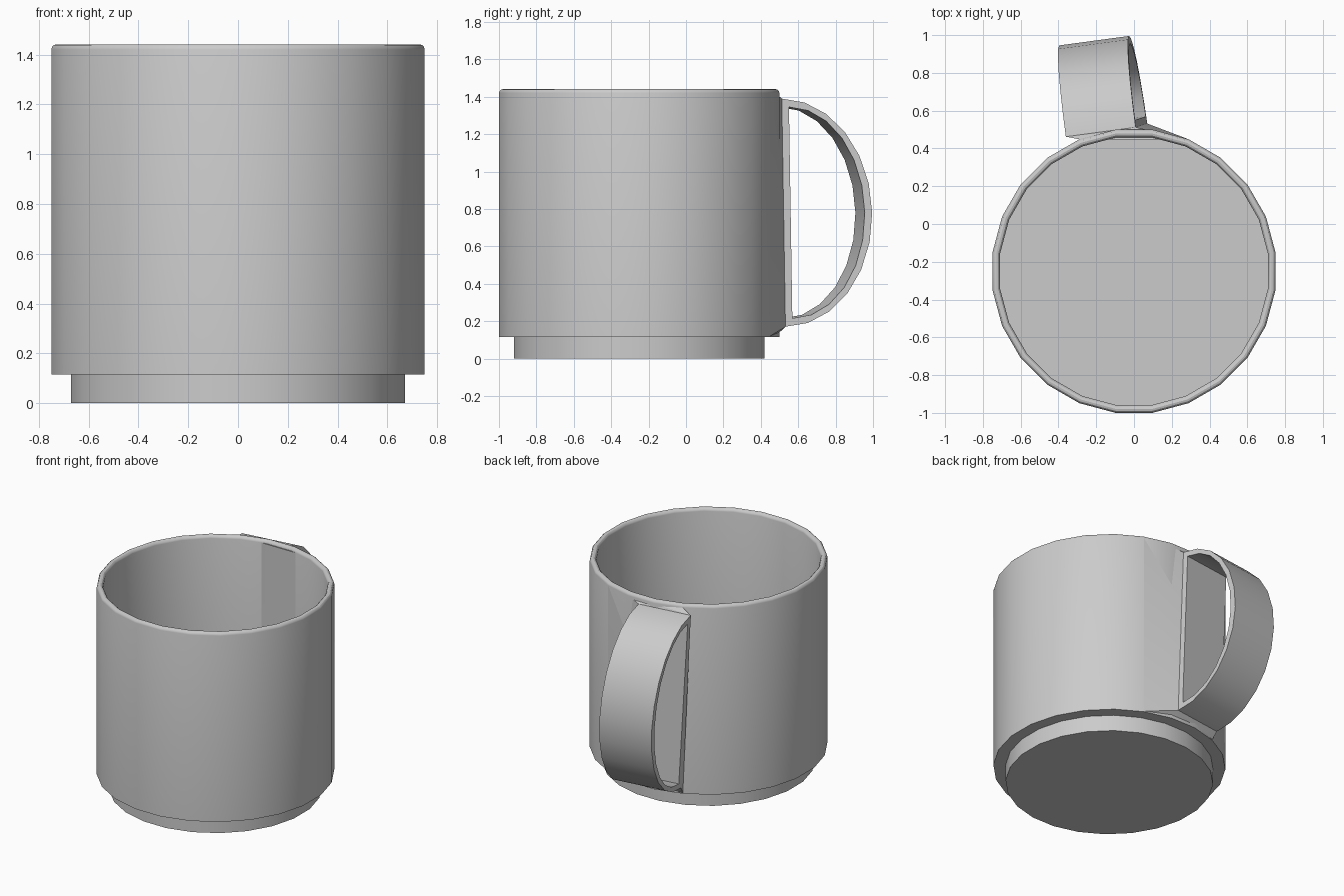
import bpy, bmesh
from math import sin, cos, pi, radians
from mathutils import Vector

cube = bpy.data.objects.get("Cube")
if cube:
    bpy.data.objects.remove(cube)

# One plain glaze colour
glaze = bpy.data.materials.new("grey_glaze")
grey = (0.6, 0.6, 0.6, 1)
glaze.use_nodes = True
glaze.diffuse_color = grey
glaze.node_tree.nodes["Principled BSDF"].inputs["Base Color"].default_value = grey


def finish(name, bm, smooth_angle=30):
    bmesh.ops.recalc_face_normals(bm, faces=bm.faces[:])
    mesh = bpy.data.meshes.new(name)
    bm.to_mesh(mesh)
    bm.free()
    mesh.materials.append(glaze)
    obj = bpy.data.objects.new(name, mesh)
    bpy.context.collection.objects.link(obj)
    bpy.ops.object.select_all(action='DESELECT')
    obj.select_set(True)
    bpy.context.view_layer.objects.active = obj
    bpy.ops.object.shade_smooth_by_angle(angle=radians(smooth_angle))
    return obj


SIDES = 24
CENTRE_Y = -0.25
RADIUS = 0.756


def around(radius, step, z):
    a = 2 * pi * (step + 0.5) / SIDES
    return Vector((radius * cos(a), CENTRE_Y + radius * sin(a), z))


# Cup: foot, outer wall, rounded rim, inner wall and floor as one turned profile
lip, lip_r = 0.7355, 0.0205
rim = [(lip + lip_r * cos(t * pi / 6), 1.42 + lip_r * sin(t * pi / 6)) for t in range(7)]
profile = [(0.676, 0), (0.676, 0.115), (RADIUS, 0.115)] + rim + [(0.715, 0.16)]
bm = bmesh.new()
rings = [[bm.verts.new(around(r, i, z)) for i in range(SIDES)] for r, z in profile]
for low, high in zip(rings, rings[1:]):
    for i in range(SIDES):
        j = (i + 1) % SIDES
        bm.faces.new((low[i], low[j], high[j], high[i]))
bm.faces.new(rings[0])
bm.faces.new(rings[-1])
finish("cup", bm)

# Handle frame: slightly turned about z and leaning to one side
CORNER = Vector((0.04, 0.52, 0.78))
OUT = Vector((-0.066, 0.476, 0)).normalized()
ACROSS = Vector((-0.37, -0.05, 0))
LEAN = Vector((-0.05, -0.016, 1))
HALF = 0.61


def on_handle(side, out, up):
    return CORNER + ACROSS * side + OUT * out + LEAN * up


# Handle: closed D-shaped band with a flat bar against the cup
STEPS = 12
bm = bmesh.new()
loops = []
for start, reach, height in ((0, 0.48, HALF), (0.04, 0.40, 0.565)):
    for side in (0, 1):
        loops.append([bm.verts.new(on_handle(side, start + reach * cos(a), height * sin(a)))
                      for a in (pi * k / STEPS - pi / 2 for k in range(STEPS + 1))])
outer_a, outer_b, inner_a, inner_b = loops
for p, q in ((outer_a, outer_b), (inner_a, inner_b), (outer_a, inner_a), (outer_b, inner_b)):
    for i in range(STEPS + 1):
        j = (i + 1) % (STEPS + 1)
        bm.faces.new((p[i], p[j], q[j], q[i]))
finish("handle", bm)

# Joint: wedge blending the handle bar into the cup wall
bm = bmesh.new()
for step in (4, 7):
    for z in (0.12, 1.42):
        bm.verts.new(around(RADIUS, step, z))
for side in (0, 1):
    for up in (-HALF, HALF):
        bm.verts.new(on_handle(side, 0.002, up))
# Keep the back of the wedge buried inside the cup wall
for step in (5, 6):
    for z in (0.13, 1.41):
        bm.verts.new(around(RADIUS - 0.01, step, z))
hull = bmesh.ops.convex_hull(bm, input=bm.verts[:])
loose = list({v for v in hull["geom_interior"] + hull["geom_unused"]
              if isinstance(v, bmesh.types.BMVert)})
if loose:
    bmesh.ops.delete(bm, geom=loose, context='VERTS')
finish("handle_joint", bm, 15)
